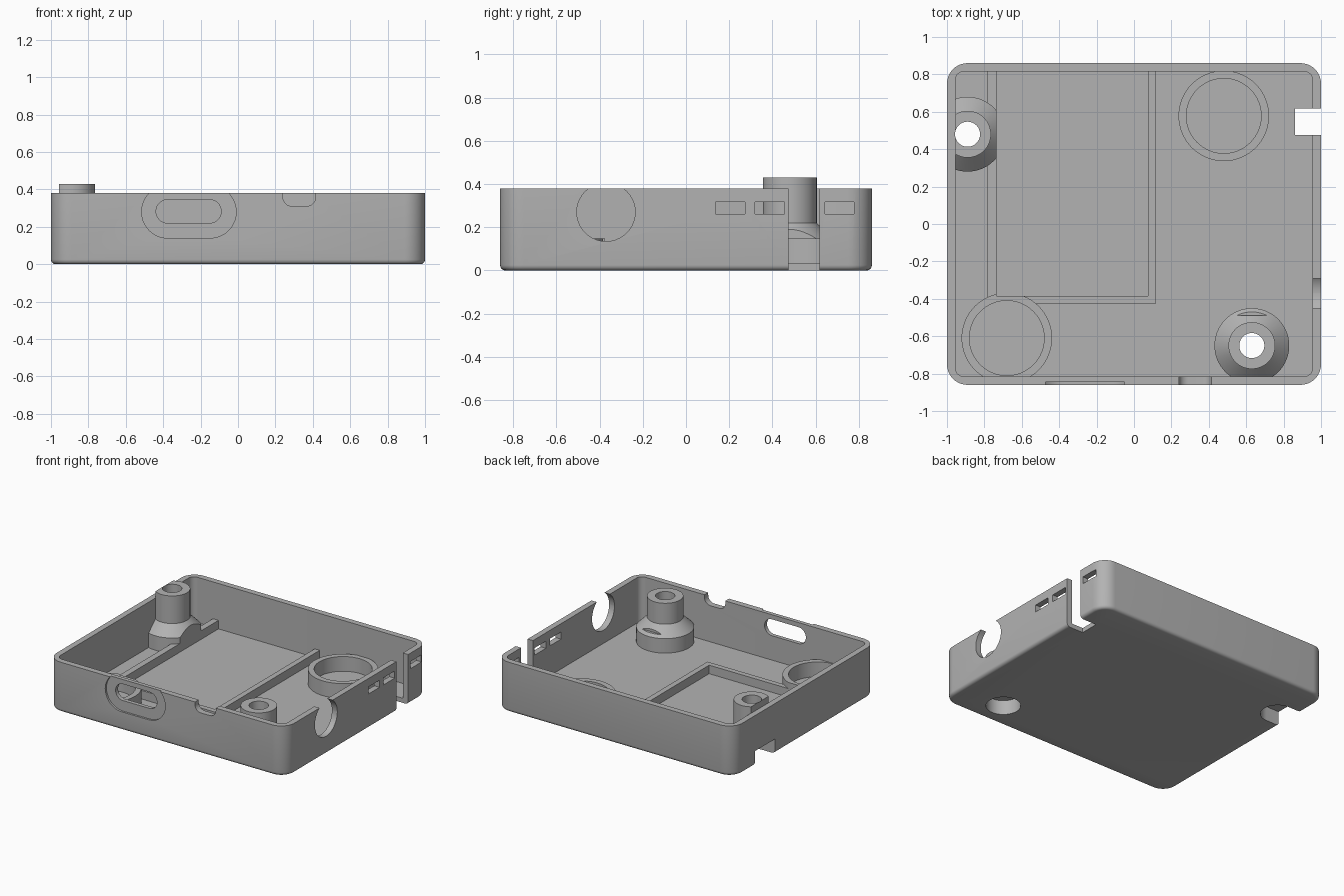
import bpy, bmesh, math
from mathutils import Vector

cube = bpy.data.objects.get("Cube")
if cube:
    bpy.data.objects.remove(cube, do_unlink=True)

grey = bpy.data.materials.new("light grey plastic")
grey.use_nodes = True
GREY = (0.45, 0.45, 0.45, 1)
grey.diffuse_color = GREY
grey.node_tree.nodes["Principled BSDF"].inputs["Base Color"].default_value = GREY


def finish(name, bm):
    bmesh.ops.recalc_face_normals(bm, faces=bm.faces[:])
    mesh = bpy.data.meshes.new(name)
    bm.to_mesh(mesh)
    bm.free()
    mesh.materials.append(grey)
    obj = bpy.data.objects.new(name, mesh)
    bpy.context.collection.objects.link(obj)
    return obj


def box(name, lo, hi, axis=2, radius=0, foot=0):
    """Box between two corners; edges along axis and the bottom rim can be rounded."""
    bm = bmesh.new()
    bmesh.ops.create_cube(bm, size=1)
    lo, hi = Vector(lo), Vector(hi)
    for v in bm.verts:
        v.co = Vector([lo[i] + (v.co[i] + 0.5) * (hi[i] - lo[i]) for i in range(3)])
    if radius:
        edges = [e for e in bm.edges
                 if abs(e.verts[0].co[axis] - e.verts[1].co[axis]) > 1e-4]
        bmesh.ops.bevel(bm, geom=edges, offset=radius, segments=10,
                        profile=0.5, affect='EDGES')
    if foot:
        edges = [e for e in bm.edges if all(abs(v.co.z - lo.z) < 1e-5 for v in e.verts)]
        bmesh.ops.bevel(bm, geom=edges, offset=foot, segments=4,
                        profile=0.5, affect='EDGES')
    return finish(name, bm)


def lathe(name, x, y, profile, closed=False, sides=64):
    """Turn (radius, height) points about a vertical axis, capped or as a ring."""
    bm = bmesh.new()
    angles = [2 * math.pi * i / sides for i in range(sides)]
    rings = [[bm.verts.new((x + r * math.cos(a), y + r * math.sin(a), z))
              for a in angles] for r, z in profile]
    pairs = list(zip(rings, rings[1:]))
    if closed:
        pairs.append((rings[-1], rings[0]))
    else:
        bm.faces.new(rings[0])
        bm.faces.new(rings[-1])
    for a, b in pairs:
        for i in range(sides):
            j = (i + 1) % sides
            bm.faces.new((a[i], a[j], b[j], b[i]))
    return finish(name, bm)


def cut(obj, cutters):
    bpy.context.view_layer.objects.active = obj
    for c in cutters:
        mod = obj.modifiers.new("cut", 'BOOLEAN')
        mod.operation, mod.solver, mod.object = 'DIFFERENCE', 'EXACT', c
        bpy.ops.object.modifier_apply(modifier=mod.name)


FLOOR, RIM, WALL = 0.035, 0.38, 0.045
POST_A, POST_B = (-0.89, 0.48), (0.63, -0.65)

# Tray shell and its cavity
shell = box("tray_shell", (-1, -0.86, 0), (1, 0.86, RIM), radius=0.11, foot=0.025)
cavity = box("cavity_cutter", (-1 + WALL, -0.86 + WALL, FLOOR),
             (1 - WALL, 0.86 - WALL, 1), radius=0.045)

# Front wall openings: recessed oblong port and rounded notch
wall_cuts = [
    cavity,
    box("port_recess", (-0.515, -1, 0.14), (-0.01, -0.845, 0.42), 1, 0.139),
    box("port_hole", (-0.438, -1, 0.22), (-0.09, -0.7, 0.345), 1, 0.062),
    box("front_notch", (0.24, -1, 0.31), (0.415, -0.75, 0.6), 1, 0.05),
    box("side_notch", (0.86, 0.475, -0.1), (1.1, 0.617, 0.6)),
]
# Right wall openings: three slots and a round cable hole
for y in (0.137, 0.32, 0.643):
    wall_cuts.append(box("slot", (0.9, y, 0.262), (1.1, y + 0.135, 0.316)))
wall_cuts.append(box("cable_hole", (0.9, -0.505, 0.135), (1.1, -0.235, 0.405), 0, 0.1349))


# Screw bores with wide recesses for the heads below
def bore(centre):
    return lathe("bore", *centre, [(0.12, -0.1), (0.12, 0.11), (0.067, 0.11), (0.067, 0.7)])


relief = box("head_relief", (-1.2, POST_A[1] - 0.12, -0.1),
             (POST_A[0], POST_A[1] + 0.12, 0.1101))
bores_a, bores_b = [bore(POST_A), relief], [bore(POST_B)]
cut(shell, wall_cuts + bores_a + bores_b)


# Screw posts with flared bases
def post(name, centre, top):
    return lathe(name, *centre, [(0.2, 0.028), (0.2, 0.145), (0.125, 0.22), (0.125, top)])


tall_post = post("tall_screw_post", POST_A, 0.43)
short_post = post("short_screw_post", POST_B, 0.379)
post_trims = [box("wall_trim", (-1.3, 0, -0.1), (-0.957, 1, 1)),
              box("bay_trim", (-0.735, 0, -0.1), (-0.4, 1, 1))]
flat_trim = box("flat_trim", (0.4, -0.49, 0.165), (0.85, -0.3, 1))
cut(tall_post, post_trims + bores_a)
cut(short_post, [flat_trim] + bores_b)

# Round cups on the floor
ring_section = [(0.2, 0.028), (0.242, 0.028), (0.242, 0.147), (0.2, 0.147)]
back_ring = lathe("back_cup_ring", 0.48, 0.578, ring_section, closed=True)
front_ring = lathe("front_cup_ring", -0.68, -0.61, ring_section, closed=True)
bay = box("bay_cutter", (-0.735, -0.385, -0.1), (0.075, 0.9, 1))
cut(front_ring, [bay])

# Low fence around the rectangular bay
fence = box("bay_fence", (-0.782, -0.425, 0.028), (0.117, 0.83, 0.1))
cup_clear = lathe("cup_clear", -0.68, -0.61, [(0.2, -0.1), (0.2, 1)])
cut(fence, [bay, cup_clear] + bores_a)

# Remove the cutters and shade the parts
helpers = wall_cuts + bores_a + bores_b + post_trims + [flat_trim, bay, cup_clear]
for helper in helpers:
    bpy.data.objects.remove(helper, do_unlink=True)
bpy.context.view_layer.update()
bpy.ops.object.select_all(action='DESELECT')
for part in (shell, tall_post, short_post, back_ring, front_ring, fence):
    part.select_set(True)
bpy.context.view_layer.objects.active = shell
bpy.ops.object.shade_smooth_by_angle(angle=math.radians(30))
